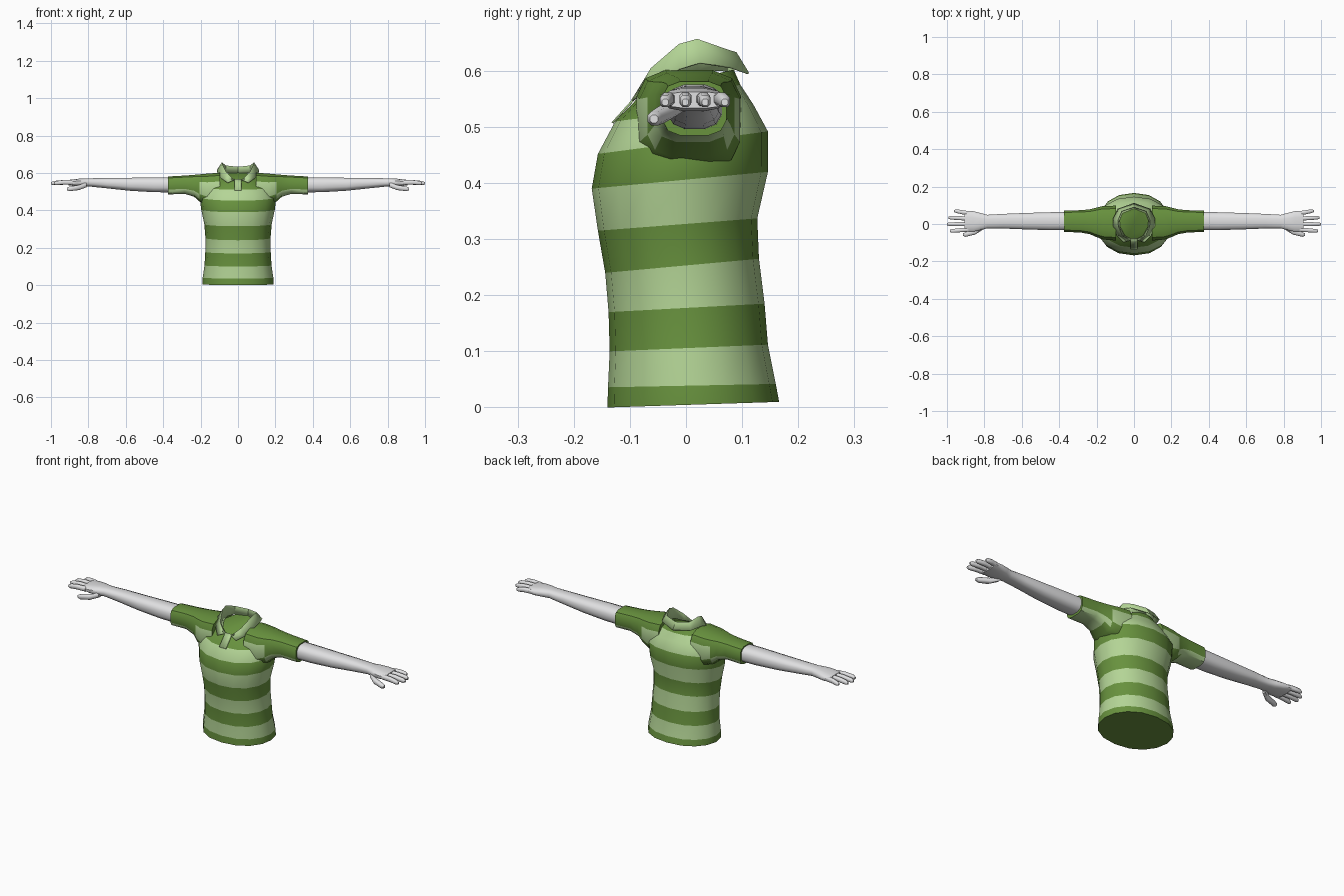
import bpy, bmesh, math
from mathutils import Vector

if "Cube" in bpy.data.objects:
    bpy.data.objects.remove(bpy.data.objects["Cube"])


def material(name, rgb):
    m = bpy.data.materials.new(name)
    m.diffuse_color = (*rgb, 1)
    m.use_nodes = True
    m.node_tree.nodes["Principled BSDF"].inputs["Base Color"].default_value = m.diffuse_color
    return m


DARK = material("dark green", (0.138, 0.287, 0.048))
LIGHT = material("light green", (0.456, 0.665, 0.305))
SKIN = material("pale grey", (0.75, 0.75, 0.76))


def build(name, rings, mats, closed=True, caps=True, colour=None, mirror=False, thick=0, angle=40):
    """Skin a row of rings; colour(ring_index, face) picks the material slot."""
    bm = bmesh.new()
    vs = [[bm.verts.new(p) for p in r] for r in rings]
    n = len(rings[0])
    for i in range(len(vs) - 1):
        for j in range(n if closed else n - 1):
            k = (j + 1) % n
            f = bm.faces.new((vs[i][j], vs[i][k], vs[i + 1][k], vs[i + 1][j]))
            if colour:
                f.normal_update()
                f.material_index = colour(i, f)
    if caps and closed:
        bm.faces.new(vs[0][::-1])
        bm.faces.new(vs[-1])
    bmesh.ops.recalc_face_normals(bm, faces=bm.faces)
    me = bpy.data.meshes.new(name)
    bm.to_mesh(me)
    bm.free()
    ob = bpy.data.objects.new(name, me)
    bpy.context.collection.objects.link(ob)
    for m in mats:
        me.materials.append(m)
    if thick:
        s = ob.modifiers.new("thickness", 'SOLIDIFY')
        s.thickness = thick
        s.offset = 0
    if mirror:
        ob.modifiers.new("mirror", 'MIRROR').use_clip = True
    bpy.ops.object.select_all(action='DESELECT')
    ob.select_set(True)
    bpy.context.view_layer.objects.active = ob
    bpy.ops.object.shade_smooth_by_angle(angle=math.radians(angle))
    return ob


def power(v, e):
    return math.copysign(abs(v) ** e, v)


def limb_ring(x, y0, y1, z0, z1, n=12, e=0.75):
    """Rounded-box section across the x axis."""
    pts = []
    for i in range(n):
        a = 2 * math.pi * (i + 0.5) / n
        pts.append(Vector((x, (y0 + y1) / 2 + power(math.cos(a), e) * (y1 - y0) / 2,
                           (z0 + z1) / 2 + power(math.sin(a), e) * (z1 - z0) / 2)))
    return pts


def torso_ring(zf, zb, yf, yb, hw, n=16):
    """Oval section, tilted from front height to back height."""
    pts = []
    for i in range(n):
        a = 2 * math.pi * i / n
        t = (1 - math.cos(a)) / 2
        pts.append(Vector((hw * power(math.sin(a), 0.9), yf + (yb - yf) * t, zf + (zb - zf) * t)))
    return pts


# Striped shirt body: front z, back z, front y, back y, half width
BODY = [(0.0, 0.01, -0.14, 0.166, 0.19), (0.036, 0.042, -0.139, 0.16, 0.189),
        (0.10, 0.112, -0.136, 0.146, 0.179), (0.17, 0.185, -0.138, 0.14, 0.175),
        (0.24, 0.265, -0.144, 0.13, 0.174), (0.315, 0.337, -0.157, 0.127, 0.18),
        (0.39, 0.42, -0.168, 0.146, 0.197), (0.452, 0.492, -0.157, 0.146, 0.205),
        (0.51, 0.54, -0.126, 0.12, 0.175), (0.545, 0.575, -0.092, 0.097, 0.13),
        (0.565, 0.602, -0.075, 0.085, 0.085)]


def body_colour(i, f):
    if i < 8:
        return i % 2
    c = f.calc_center_median()
    return 1 if i == 8 and c.y > 0.05 else 0


build("shirt_body", [torso_ring(*r) for r in BODY], [DARK, LIGHT], colour=body_colour)

# Short sleeves: x, y range, z range
SLEEVE = [(0.095, -0.09, 0.10, 0.43, 0.603), (0.165, -0.085, 0.098, 0.425, 0.598),
          (0.205, -0.07, 0.088, 0.445, 0.594), (0.235, -0.056, 0.08, 0.472, 0.591),
          (0.285, -0.047, 0.075, 0.487, 0.587), (0.375, -0.043, 0.073, 0.484, 0.582)]


def sleeve_colour(i, f):
    z = f.calc_center_median().z
    return 1 if 0.468 < z < 0.525 else 0


build("sleeves", [limb_ring(*r, e=0.6) for r in SLEEVE], [DARK, LIGHT],
      colour=sleeve_colour, mirror=True)

# Bare arms running into the palms
ARM = [(0.33, -0.034, 0.066, 0.495, 0.577), (0.45, -0.034, 0.064, 0.496, 0.577),
       (0.58, -0.03, 0.06, 0.504, 0.575), (0.70, -0.025, 0.055, 0.517, 0.574),
       (0.785, -0.024, 0.05, 0.526, 0.572), (0.82, -0.034, 0.06, 0.527, 0.572),
       (0.86, -0.042, 0.07, 0.528, 0.569), (0.905, -0.04, 0.072, 0.533, 0.563)]
build("arms", [limb_ring(*r) for r in ARM], [SKIN], mirror=True, angle=50)


# Fingers and thumbs
def digit(name, path, w, h):
    rings = []
    for k, (x, y, z) in enumerate(path):
        s = (1, 1.0, 0.9, 0.5)[k]
        rings.append(limb_ring(x, y - w * s, y + w * s, z - h * s, z + h * s, n=8))
    build(name, rings, [SKIN], mirror=True, angle=50)


for name, y, tip, tip_y in (("index_fingers", -0.03, 0.985, -0.037), ("middle_fingers", -0.001, 1.0, -0.001),
                            ("ring_fingers", 0.029, 0.992, 0.034), ("little_fingers", 0.058, 0.962, 0.069)):
    digit(name, [(0.885, y, 0.549), (0.89 + (tip - 0.89) * 0.45, (y + tip_y) / 2, 0.55),
                 (tip - 0.012, tip_y, 0.546), (tip, tip_y, 0.544)], 0.0115, 0.0125)
digit("thumbs", [(0.81, -0.018, 0.537), (0.85, -0.043, 0.522),
                 (0.90, -0.056, 0.515), (0.915, -0.057, 0.514)], 0.0145, 0.0145)

# Folded collar: stand, fold line and outer edge, from front round to back
STAND = [(0.012, -0.082, 0.553), (0.05, -0.062, 0.565), (0.076, -0.015, 0.59),
         (0.079, 0.02, 0.6), (0.062, 0.06, 0.6), (0, 0.084, 0.598)]
FOLD = [(0.022, -0.088, 0.562), (0.063, -0.062, 0.603), (0.084, -0.012, 0.646),
        (0.086, 0.02, 0.655), (0.066, 0.068, 0.638), (0, 0.09, 0.631)]
EDGE = [(0.055, -0.096, 0.547), (0.092, -0.058, 0.572), (0.11, -0.012, 0.603),
        (0.112, 0.025, 0.614), (0.087, 0.08, 0.606), (0, 0.111, 0.595)]
build("collar", [STAND, FOLD, EDGE], [LIGHT], closed=False, mirror=True, thick=0.004)

# Button strip below the collar
build("button_strip", [[(x, y, z) for x in (0, 0.02)] for y, z in
                       ((-0.131, 0.507), (-0.095, 0.547), (-0.08, 0.566))],
      [LIGHT], closed=False, mirror=True, thick=0.004)
